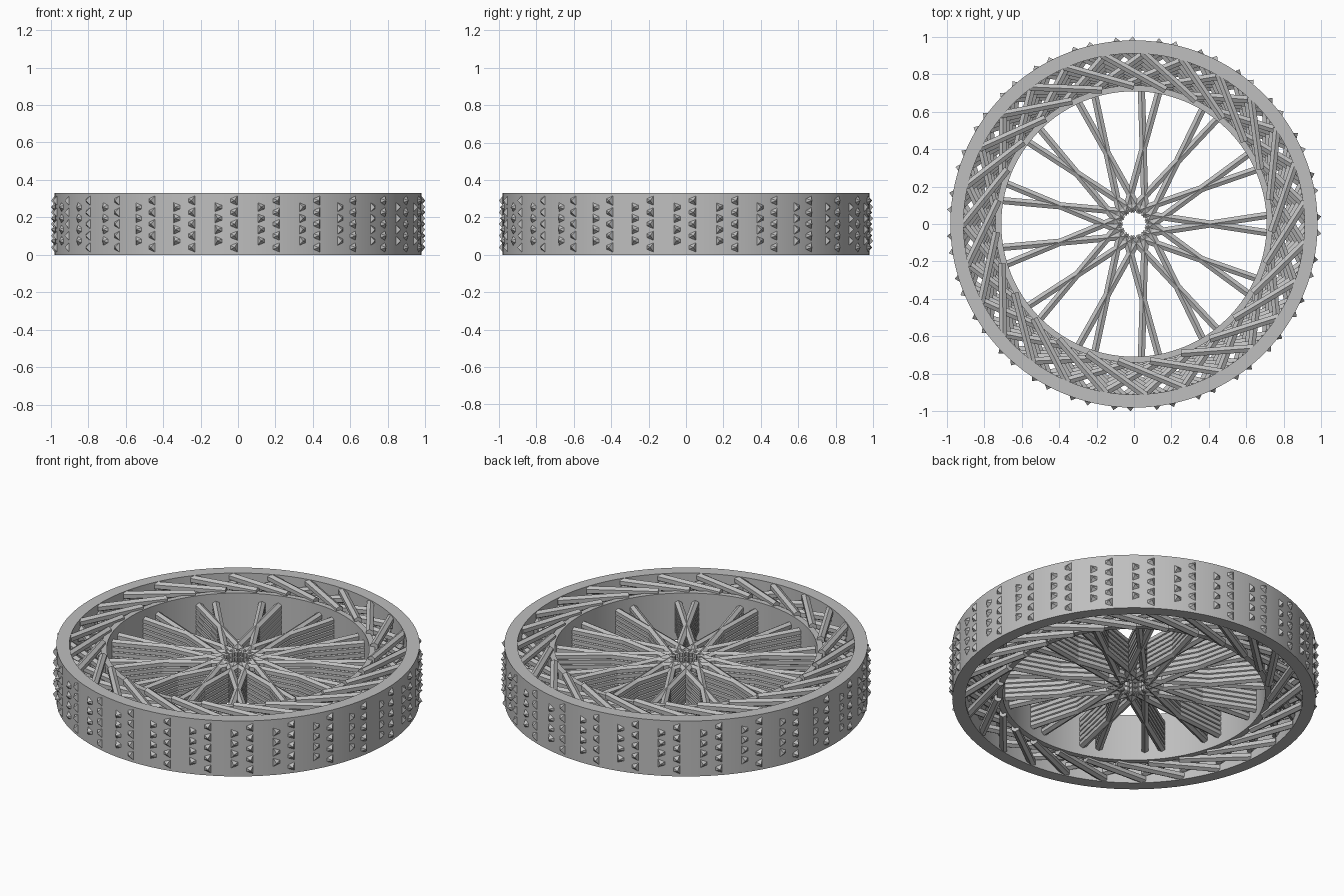
import bpy, bmesh
from math import sin, cos, pi, radians, tau
from mathutils import Vector, Matrix

cube = bpy.data.objects.get("Cube")
if cube:
    bpy.data.objects.remove(cube, do_unlink=True)

ROWS = 27
STEP = tau / ROWS
START = STEP / 4
HEIGHT = 0.33
OUTER, INNER = 0.98, 0.91
SPOKES = 13
LATTICE_LAYERS = [0.024 + 0.0403 * i for i in range(8)]
SPOKE_LAYERS = [0.09 + 0.03 * i for i in range(6)]

grey = bpy.data.materials.new("Grey")
grey.use_nodes = True
grey.diffuse_color = (0.52, 0.52, 0.52, 1)
grey.node_tree.nodes["Principled BSDF"].inputs["Base Color"].default_value = (0.52, 0.52, 0.52, 1)


def finish(bm, name, smooth=False):
    bmesh.ops.recalc_face_normals(bm, faces=bm.faces)
    mesh = bpy.data.meshes.new(name)
    bm.to_mesh(mesh)
    bm.free()
    mesh.materials.append(grey)
    obj = bpy.data.objects.new(name, mesh)
    bpy.context.collection.objects.link(obj)
    if smooth:
        bpy.ops.object.select_all(action='DESELECT')
        obj.select_set(True)
        bpy.context.view_layer.objects.active = obj
        bpy.ops.object.shade_smooth_by_angle(angle=radians(30))


def polar(r, a, z):
    return Vector((r * cos(a), r * sin(a), z))


def add_ring(bm, profile, steps):
    """Sweep a closed (radius, height) profile around the axle."""
    loops = [[bm.verts.new(polar(r, START + tau * i / steps, z)) for r, z in profile]
             for i in range(steps)]
    n = len(profile)
    for i in range(steps):
        a, b = loops[i], loops[(i + 1) % steps]
        for j in range(n):
            k = (j + 1) % n
            bm.faces.new((a[j], b[j], b[k], a[k]))


def add_bar(bm, p, q, radius):
    """Six-sided horizontal bar with a ridge on top."""
    side = (q - p).cross(Vector((0, 0, 1))).normalized() * radius
    up = Vector((0, 0, radius))
    ends = [[bm.verts.new(e + side * sin(pi * k / 3) + up * cos(pi * k / 3))
             for k in range(6)] for e in (p, q)]
    for k in range(6):
        m = (k + 1) % 6
        bm.faces.new((ends[0][k], ends[0][m], ends[1][m], ends[1][k]))
    bm.faces.new(ends[0])
    bm.faces.new(ends[1])


# Round tyre band
bm = bmesh.new()
add_ring(bm, [(OUTER, 0), (OUTER, HEIGHT), (INNER, HEIGHT), (INNER, 0)], ROWS * 4)
finish(bm, "tyre_band", smooth=True)


# Tread spikes: rows of five and mirrored rows of four, in turn
def add_spike(bm, angle, turn, z, half):
    tip = angle + turn * 0.046
    base = [polar(OUTER - 0.005, angle, z - half), polar(OUTER - 0.005, angle, z + half),
            polar(OUTER - 0.005, tip, z + half * 0.4), polar(OUTER - 0.005, tip, z - half * 0.4)]
    peak = bm.verts.new(polar(1.0, angle + turn * 0.018, z))
    vs = [bm.verts.new(v) for v in base]
    bm.faces.new(vs)
    for k in range(4):
        bm.faces.new((vs[k], vs[(k + 1) % 4], peak))


bm = bmesh.new()
for i in range(ROWS):
    row = START + i * STEP
    for k in range(5):
        add_spike(bm, row, -1, 0.04 + 0.0625 * k, 0.031)
    for k in range(4):
        add_spike(bm, row + STEP / 2 - 0.012, 1, 0.075 + 0.06 * k, 0.03)
finish(bm, "tread_spikes")

# Slanted lattice bars between rim and tyre, alternating direction per layer
bm = bmesh.new()
for n, z in enumerate(LATTICE_LAYERS):
    turn = -1 if n % 2 else 1
    for i in range(ROWS):
        a = i * STEP + turn * radians(2) * (n // 2)
        add_bar(bm, polar(0.92, a, z), polar(0.735, a + turn * radians(24), z), 0.023)
finish(bm, "lattice_bars")

# Inner rim
bm = bmesh.new()
add_ring(bm, [(0.74, 0.025), (0.74, 0.305), (0.708, 0.305), (0.708, 0.025)], ROWS * 4)
finish(bm, "inner_rim", smooth=True)

# Crossed pairs of stacked spokes
bm = bmesh.new()
for i in range(SPOKES):
    turn = Matrix.Rotation(tau * i / SPOKES, 3, 'Z')
    for s in (-1, 1):
        for z in SPOKE_LAYERS:
            add_bar(bm, turn @ Vector((0.05, -0.054 * s, z)),
                    turn @ Vector((0.715, 0.047 * s, z)), 0.022)
finish(bm, "spokes")
